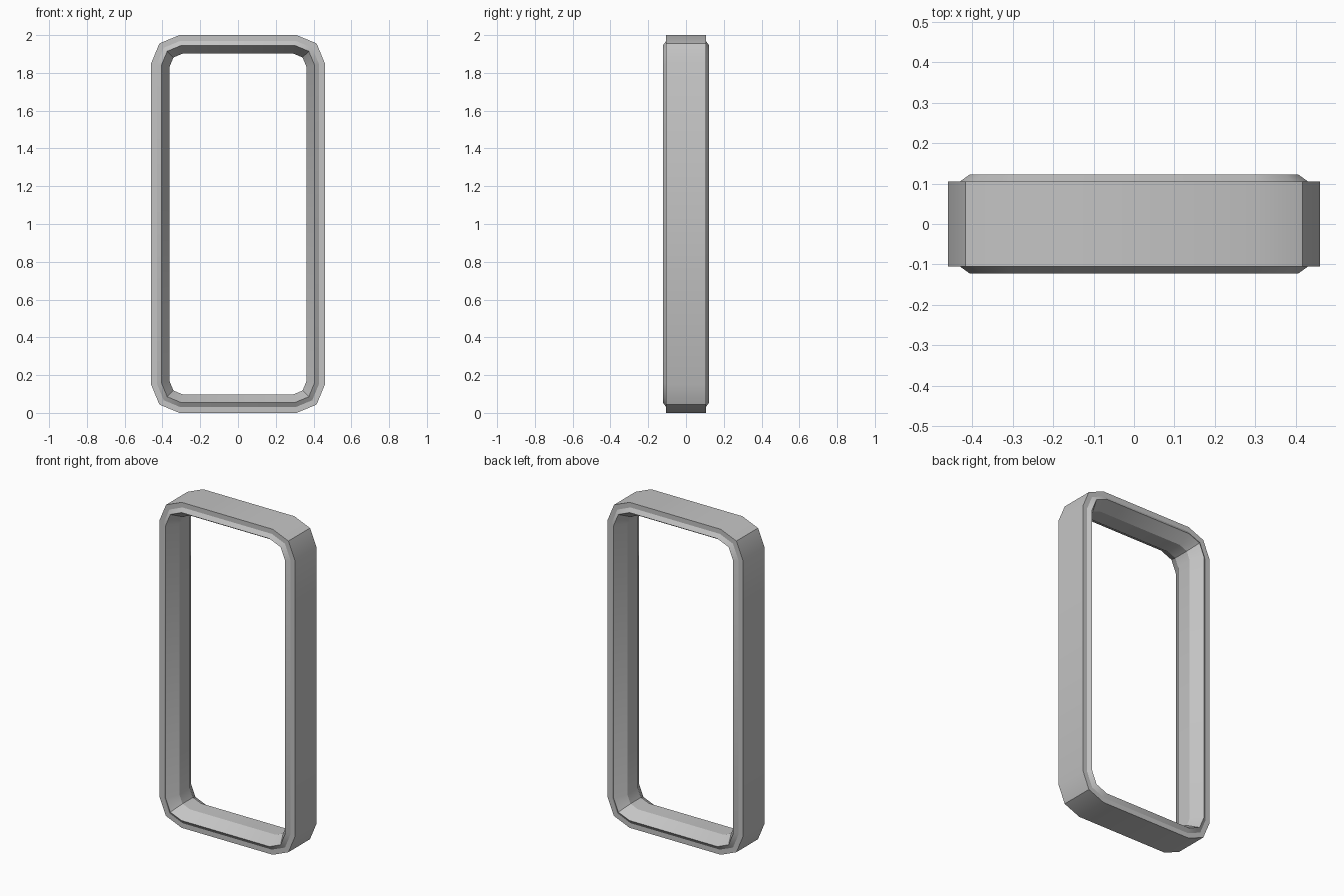
import bpy, bmesh, math

if "Cube" in bpy.data.objects:
    bpy.data.objects.remove(bpy.data.objects["Cube"], do_unlink=True)

HALF_W, HALF_H, RADIUS = 0.46, 1.0, 0.15
STEP = math.pi / 4  # two facets per corner

# One plain grey material
grey = bpy.data.materials.new("grey")
grey.use_nodes = True
grey.diffuse_color = (0.55, 0.55, 0.55, 1)
grey.node_tree.nodes["Principled BSDF"].inputs["Base Color"].default_value = grey.diffuse_color


def outline(inset):
    """Rounded rectangle in x, z, moved inward with mitred corners."""
    miter = inset * math.tan(STEP / 4)
    diagonal = RADIUS * math.cos(STEP) - inset / math.cos(STEP / 2) * math.cos(STEP)
    corner = [(RADIUS - inset, -miter), (diagonal, diagonal), (-miter, RADIUS - inset)]
    points = []
    for sx, sz in ((1, 1), (-1, 1), (-1, -1), (1, -1)):
        order = corner if sx * sz > 0 else corner[::-1]
        for px, pz in order:
            points.append((sx * (HALF_W - RADIUS + px), HALF_H + sz * (HALF_H - RADIUS + pz)))
    return points


# Frame cross-section (inset, depth): flat rim, raised bevelled lip, sloped inner wall
front_half = [(0, 0.105), (0.03, 0.105), (0.054, 0.122), (0.097, 0.05)]
section = [(d, -y) for d, y in front_half] + front_half[::-1]

bm = bmesh.new()
rings = [[bm.verts.new((x, y, z)) for x, z in outline(d)] for d, y in section]
for i, ring in enumerate(rings):
    following = rings[(i + 1) % len(rings)]
    for j in range(len(ring)):
        k = (j + 1) % len(ring)
        bm.faces.new((ring[j], ring[k], following[k], following[j]))
bmesh.ops.recalc_face_normals(bm, faces=bm.faces)

mesh = bpy.data.meshes.new("frame")
bm.to_mesh(mesh)
bm.free()
mesh.materials.append(grey)
frame = bpy.data.objects.new("frame", mesh)
bpy.context.collection.objects.link(frame)

# Smooth corners, crisp rims
bpy.ops.object.select_all(action="DESELECT")
frame.select_set(True)
bpy.context.view_layer.objects.active = frame
bpy.ops.object.shade_smooth_by_angle(angle=math.radians(30))
